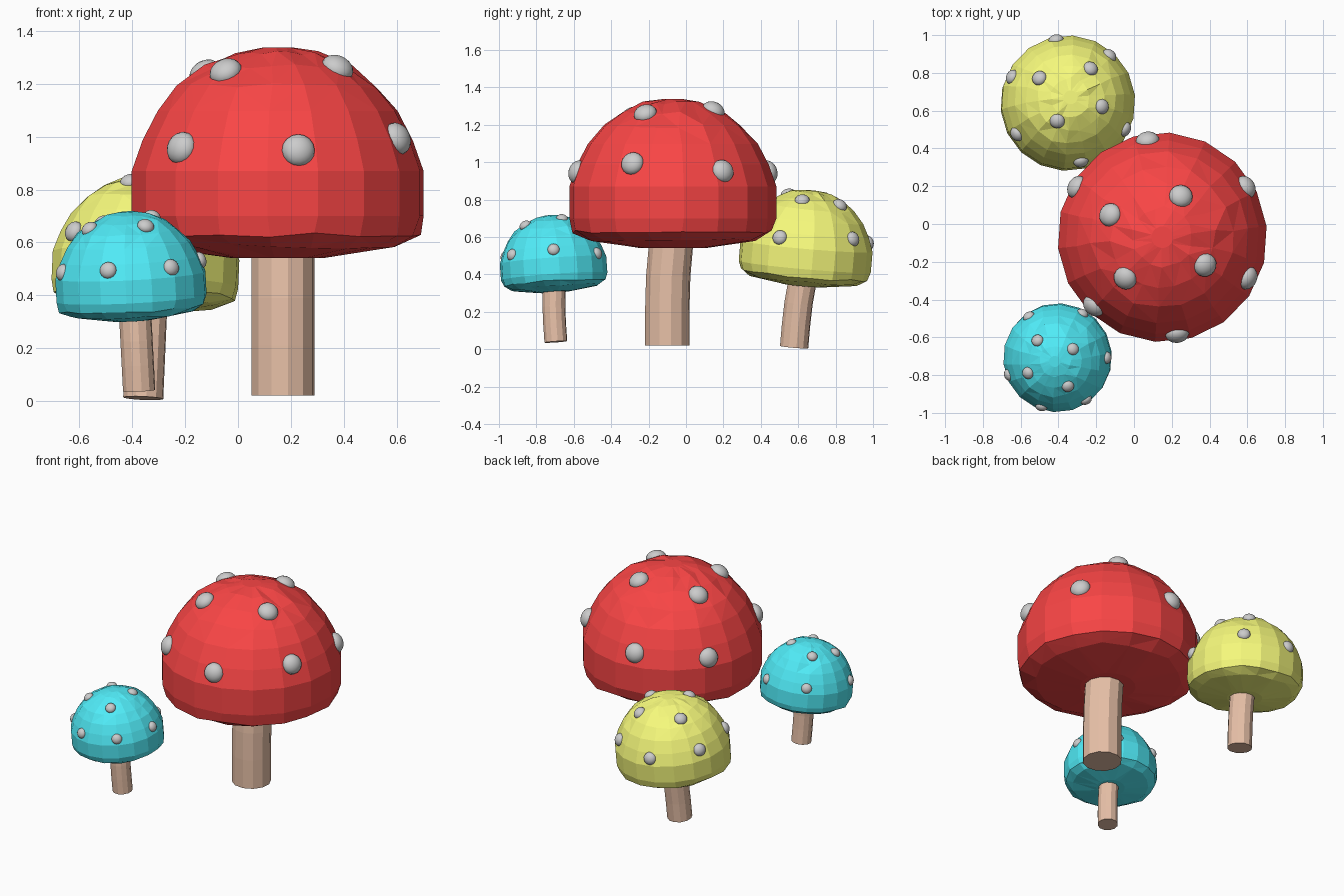
import bpy, bmesh, random
from math import sin, cos, tau, radians, sqrt
from mathutils import Vector, Matrix, Euler

if "Cube" in bpy.data.objects:
    bpy.data.objects.remove(bpy.data.objects["Cube"])

random.seed(4)
R = 0.555  # cap radius of the full-size mushroom


def material(name, rgb):
    m = bpy.data.materials.new(name)
    m.diffuse_color = (*rgb, 1)
    m.use_nodes = True
    m.node_tree.nodes["Principled BSDF"].inputs["Base Color"].default_value = m.diffuse_color
    return m


def finish(name, bm, mat=None):
    bmesh.ops.recalc_face_normals(bm, faces=bm.faces)
    me = bpy.data.meshes.new(name)
    bm.to_mesh(me)
    bm.free()
    ob = bpy.data.objects.new(name, me)
    bpy.context.collection.objects.link(ob)
    if mat:
        me.materials.append(mat)
    return ob


def rings_mesh(rings, sides, jitter=()):
    """Skin a stack of rings (x, y, z, radius) and close both ends."""
    bm = bmesh.new()
    rows = []
    for i, (x, y, z, r) in enumerate(rings):
        row = []
        for k in range(sides):
            a = tau * (k + 0.3) / sides
            p = Vector((x + r * cos(a), y + r * sin(a), z))
            if i in jitter:
                p += Vector([random.uniform(-0.01, 0.01) for _ in range(3)])
            row.append(bm.verts.new(p))
        rows.append(row)
    for a, b in zip(rows, rows[1:]):
        for k in range(sides):
            j = (k + 1) % sides
            bm.faces.new((a[k], a[j], b[j], b[k]))
    bm.faces.new(rows[0][::-1])
    bm.faces.new(rows[-1])
    return bm


def cap(name, mat, M):
    # shallow underside, straight rim, hemispherical crown
    rings = [(0, 0, z, r) for r, z in
             [(0.17, -0.25), (0.45, -0.205), (0.535, -0.16), (R, -0.09), (R, 0.08)]]
    rings += [(0, 0, 0.55 * sin(radians(e)), 0.55 * cos(radians(e)))
              for e in (21, 34, 47, 60, 73, 84)]
    bm = rings_mesh(rings, 18, jitter=(1, 2, 7, 8, 9))
    bmesh.ops.triangulate(bm, faces=[f for f in bm.faces
                                     if not -0.14 < f.calc_center_median().z < 0.25])
    bm.transform(M)
    finish(name, bm, mat)


def stem(name, mat, M):
    # slightly bent column
    bm = rings_mesh([(0.02, -0.03, -0.77, 0.12), (0.02, -0.03, -0.58, 0.12),
                     (0.02, -0.025, -0.4, 0.12), (0.02, -0.01, -0.23, 0.12)], 12)
    bm.transform(M)
    finish(name, bm, mat)


def spots(name, centre, scale, points):
    # flattened balls seated on the crown, given by plan position
    bm = bmesh.new()
    for x, y in points:
        n = Vector((x, y, sqrt(max(0.3025 - x * x - y * y, 0.004)))).normalized()
        M = (Matrix.Translation(centre) @ Matrix.Scale(scale, 4)
             @ Matrix.Translation(n * 0.54)
             @ n.to_track_quat('Z', 'Y').to_matrix().to_4x4()
             @ Matrix.Diagonal((1.0, 1.0, 0.75, 1)))
        bmesh.ops.create_uvsphere(bm, u_segments=16, v_segments=10, radius=0.063, matrix=M)
    for f in bm.faces:
        f.smooth = True
    finish(name, bm)


def mushroom(name, centre, scale, tilt, mat, points):
    rot = Euler([radians(t) for t in tilt]).to_matrix().to_4x4()
    M = Matrix.Translation(centre) @ rot @ Matrix.Scale(scale, 4)
    cap(name + "_cap", mat, M)
    stem(name + "_stem", wood, M)
    spots(name + "_spots", centre, scale, points)


wood = material("stem_tan", (0.80, 0.527, 0.387))

mushroom("red_mushroom", (0.15, -0.07, 0.79), 1.0, (0, 0, 0),
         material("cap_red", (0.95, 0.06, 0.06)),
         [(-0.08, 0.52), (-0.46, 0.27), (-0.28, 0.12), (0.10, 0.22), (0.45, 0.27),
          (-0.20, -0.22), (0.23, -0.15), (0.46, -0.22), (-0.37, -0.37), (0.08, -0.52)])

mushroom("yellow_mushroom", (-0.35, 0.64, 0.5), 0.64, (-5, 2.5, 0),
         material("cap_yellow", (0.92, 0.95, 0.2)),
         [(-0.10, 0.53), (0.35, 0.40), (-0.47, 0.22), (-0.24, 0.21), (0.19, 0.29),
          (0.285, -0.03), (-0.09, -0.15), (0.48, -0.22), (-0.43, -0.26), (0.11, -0.49)])

mushroom("blue_mushroom", (-0.405, -0.708, 0.435), 0.515, (4, -3, 0),
         material("cap_blue", (0.08, 0.83, 0.93)),
         [(-0.30, 0.43), (-0.21, 0.18), (0.16, 0.09), (0.515, 0.0), (-0.31, -0.16),
          (-0.51, -0.18), (0.11, -0.30), (0.30, -0.44), (-0.17, -0.51), (0.26, 0.46)])
